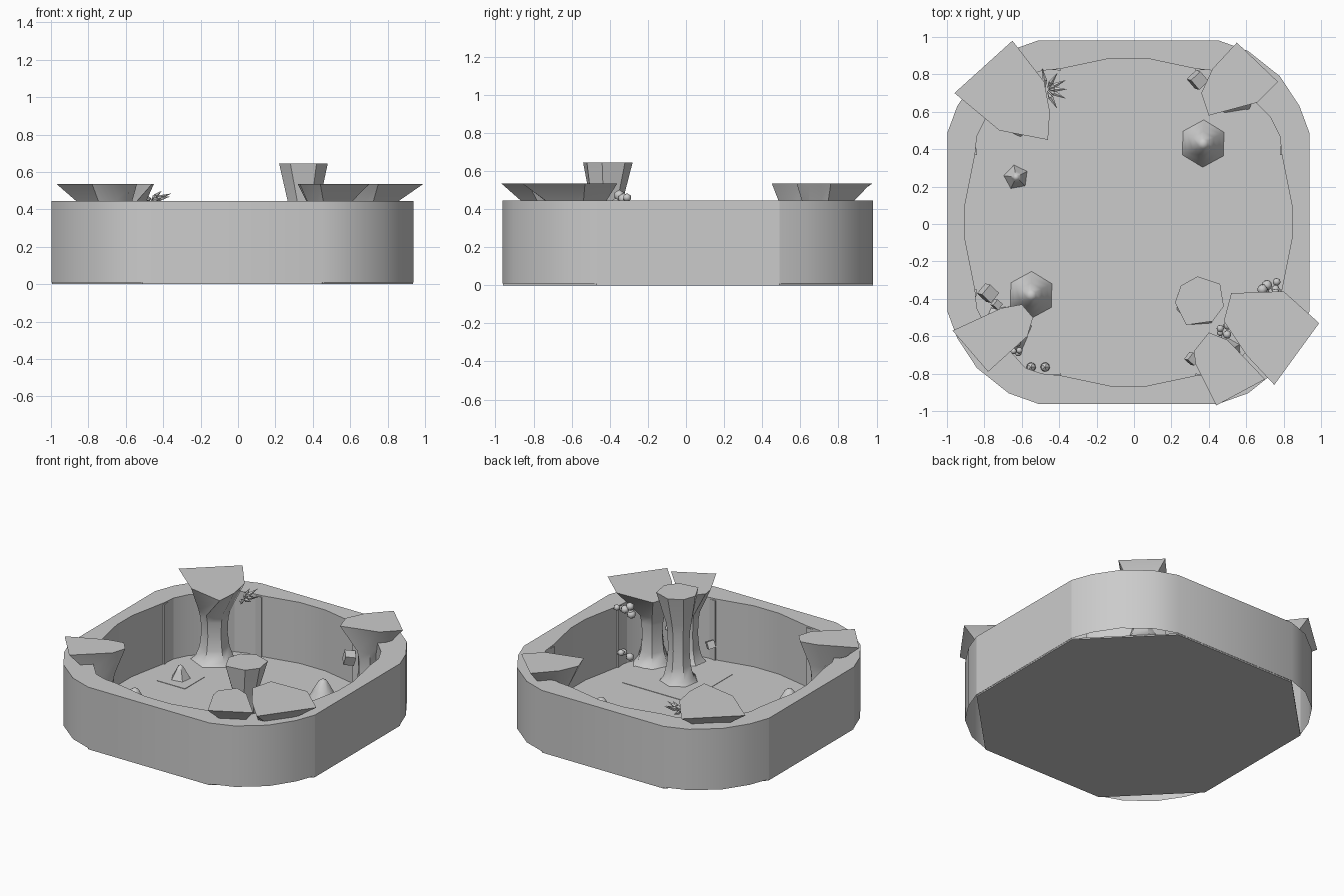
import bpy, bmesh, math, random
from mathutils import Vector, Matrix

cube = bpy.data.objects.get("Cube")
if cube:
    bpy.data.objects.remove(cube, do_unlink=True)
random.seed(4)

stone = bpy.data.materials.new("grey_stone")
stone.use_nodes = True
COLOUR = (0.6, 0.6, 0.6, 1)
stone.diffuse_color = COLOUR
stone.node_tree.nodes["Principled BSDF"].inputs["Base Color"].default_value = COLOUR
CX, CY, FLOOR, WALL = -0.03, 0.01, 0.01, 0.445


def finish(bm, name, smooth=None, fix=True):
    if fix:
        bmesh.ops.recalc_face_normals(bm, faces=bm.faces)
    mesh = bpy.data.meshes.new(name)
    bm.to_mesh(mesh)
    bm.free()
    mesh.materials.append(stone)
    ob = bpy.data.objects.new(name, mesh)
    bpy.context.collection.objects.link(ob)
    if smooth:
        bpy.ops.object.select_all(action="DESELECT")
        ob.select_set(True)
        bpy.context.view_layer.objects.active = ob
        bpy.ops.object.shade_smooth_by_angle(angle=math.radians(smooth))
    return ob


def four_way(quarter):
    """Mirror a quarter outline into a full anticlockwise loop."""
    half = quarter + [(-x, y) for x, y in reversed(quarter)]
    full = half + [(-x, -y) for x, y in half]
    return [(x + CX, y + CY) for x, y in full]


def slab(name, outline, z0, z1):
    bm = bmesh.new()
    face = bm.faces.new([bm.verts.new((x, y, z0)) for x, y in outline])
    top = bmesh.ops.extrude_face_region(bm, geom=[face])["geom"]
    bmesh.ops.translate(bm, vec=(0, 0, z1 - z0),
                        verts=[v for v in top if isinstance(v, bmesh.types.BMVert)])
    return finish(bm, name)


def loft(bm, rings):
    """Skin a stack of equal point loops and return the vertex loops."""
    loops = [[bm.verts.new(p) for p in ring] for ring in rings]
    n = len(loops[0])
    for a, b in zip(loops, loops[1:]):
        for i in range(n):
            j = (i + 1) % n
            bm.faces.new((a[i], a[j], b[j], b[i]))
    return loops


# Cavern wall: outer and inner shells joined by a flat rim, open below
outer = four_way([(.967, .48), (.915, .62), (.81, .78), (.64, .915), (.48, .972)])
inner = four_way([(.875, .085), (.82, .36), (.81, .46), (.76, .56), (.64, .68),
                  (.55, .78), (.46, .81), (.36, .82), (.10, .875)])
bm = bmesh.new()
rim = []
for outline in (outer, inner):
    loops = loft(bm, [[(x, y, z) for x, y in outline] for z in (FLOOR, WALL)])
    top = loops[1]
    rim += [bm.edges.get((v, top[i - 1])) for i, v in enumerate(top)]
bmesh.ops.triangle_fill(bm, edges=rim, use_beauty=True, normal=(0, 0, 1))
bmesh.ops.dissolve_limit(bm, angle_limit=0.01, verts=bm.verts, edges=bm.edges)
finish(bm, "cavern_wall", 20)

# Floor, raised ground and square bases
slab("floor", four_way([(.965, .48), (.48, .97)]), 0, FLOOR)
slab("ground", four_way([(.73, .58), (.60, .73)]), FLOOR, FLOOR + .003)
for x0, x1, y0, y1 in [(.13, .60, .20, .66), (-.76, -.32, -.60, -.17),
                       (.11, .62, -.68, -.17), (-.73, -.51, .13, .35)]:
    slab("base_plate", [(x0, y0), (x1, y0), (x1, y1), (x0, y1)], FLOOR, FLOOR + .006)

# Upright ribs at the joins between wall and corner pieces
for sx in (-1, 1):
    for sy in (-1, 1):
        for u, v, du, dv in [(.81, .36, 0, .1), (.36, .81, .1, 0)]:
            pts = [(u, v), (u + du + dv * .1, v + dv + du * .1), (u + dv * .3, v + du * .3)]
            slab("wall_rib", [(CX + sx * x, CY + sy * y) for x, y in pts], FLOOR, WALL - .01)


def pillar(name, foot, top, height, r):
    """Round flaring foot, narrow waist and a broad flat-topped head."""
    n = len(top)
    c = Vector(foot)
    start = math.atan2(top[0][1] - c.y, top[0][0] - c.x)

    def ring(radius, z):
        return [(c.x + radius * math.cos(start + math.tau * i / n),
                 c.y + radius * math.sin(start + math.tau * i / n), z) for i in range(n)]

    profile = [(1.75, 0), (1.35, .06), (1.08, .18), (.95, .36), (1.0, .55), (1.15, .66)]
    rings = [ring(r * k, FLOOR + t * height) for k, t in profile]
    rings.append([(x, y, height) for x, y in top])
    bm = bmesh.new()
    bm.faces.new(loft(bm, rings)[-1])
    finish(bm, name, 45)


pillar("back_right_pillar", (-.62, .62), [(-.65, .98), (-.96, .70), (-.72, .50),
       (-.46, .45), (-.45, .60), (-.48, .76)], .535, .09)
pillar("front_right_pillar", (-.68, -.56), [(-.78, -.79), (-.57, -.60), (-.54, -.50),
       (-.60, -.43), (-.71, -.45), (-.97, -.57)], .535, .08)
pillar("front_left_pillar", (.65, -.55), [(.99, -.53), (.80, -.36), (.52, -.37),
       (.48, -.52), (.60, -.70), (.75, -.86)], .535, .08)
pillar("front_side_pillar", (.47, -.70), [(.70, -.83), (.50, -.62), (.40, -.58),
       (.32, -.68), (.33, -.75), (.44, -.97)], .535, .065)
pillar("back_left_pillar", (.53, .72), [(.77, .76), (.55, .97), (.42, .83),
       (.36, .70), (.40, .58), (.66, .65)], .535, .08)
pillar("tall_pillar", (.35, -.42), [(.48, -.44), (.46, -.32), (.34, -.28),
       (.25, -.33), (.22, -.42), (.28, -.54), (.42, -.52)], .645, .075)

# Stalagmites
for x, y, r, h, n in [(.37, .43, .13, .20, 6), (-.55, -.38, .13, .20, 6),
                      (-.63, .25, .07, .10, 5)]:
    bm = bmesh.new()
    rings = []
    for k, t in [(1, 0), (.78, .25), (.5, .6), (.22, .92)]:
        rings.append([(x + r * k * math.cos(math.tau * i / n + .5),
                       y + r * k * math.sin(math.tau * i / n + .5), FLOOR + h * t)
                      for i in range(n)])
    last = loft(bm, rings)[-1]
    tip = bm.verts.new((x, y, FLOOR + h))
    for i, v in enumerate(last):
        bm.faces.new((v, last[(i + 1) % n], tip))
    finish(bm, "stalagmite", 60)

# Fan of crystals beside the back pillar
bm = bmesh.new()
for deg, tilt in [(-25, .2), (0, .35), (25, .2), (55, .5), (-60, .1), (100, .2)]:
    a = math.radians(deg)
    way = Vector((math.cos(a), math.sin(a), tilt)).normalized()
    spin = way.to_track_quat("Z", "Y").to_matrix().to_4x4()
    place = Matrix.Translation(Vector((-.47, .72, .445)) + way * .05)
    for flip, length in ((0, .07), (math.pi, .04)):
        shift = Matrix.Translation((0, 0, length / 2))
        bmesh.ops.create_cone(bm, segments=5, radius1=.014, radius2=0, depth=length,
                              matrix=place @ spin @ Matrix.Rotation(flip, 4, "X") @ shift)
finish(bm, "crystal_fan")

# Clusters of round growths on pillars and ground
for x, y, z, r, count in [(.73, -.34, .43, .03, 6), (.46, -.55, .30, .025, 5),
                          (-.61, -.66, .25, .025, 5), (.73, -.36, .15, .03, 3)]:
    bm = bmesh.new()
    for i in range(count):
        p = Vector((x, y, z)) + Vector([random.uniform(-.05, .05) for _ in range(3)])
        bmesh.ops.create_icosphere(bm, subdivisions=1, radius=r * random.uniform(.7, 1.1),
                                   matrix=Matrix.Translation(p))
    finish(bm, "round_growth", 60)
for x in (-.55, -.475):
    bm = bmesh.new()
    bmesh.ops.create_icosphere(bm, subdivisions=1, radius=.028,
                               matrix=Matrix.Translation((x, -.765, .03)))
    finish(bm, "pebble")

# Loose angular stones
for x, y, z, s in [(-.78, -.37, .20, .07), (-.735, -.43, .14, .04), (.34, .77, .22, .07),
                   (.31, -.72, .16, .05)]:
    bm = bmesh.new()
    turn = Matrix.Rotation(random.uniform(.3, 1), 4, (.3, .4, 1))
    bmesh.ops.create_cube(bm, size=s, matrix=Matrix.Translation((x, y, z)) @ turn)
    finish(bm, "angular_stone")
